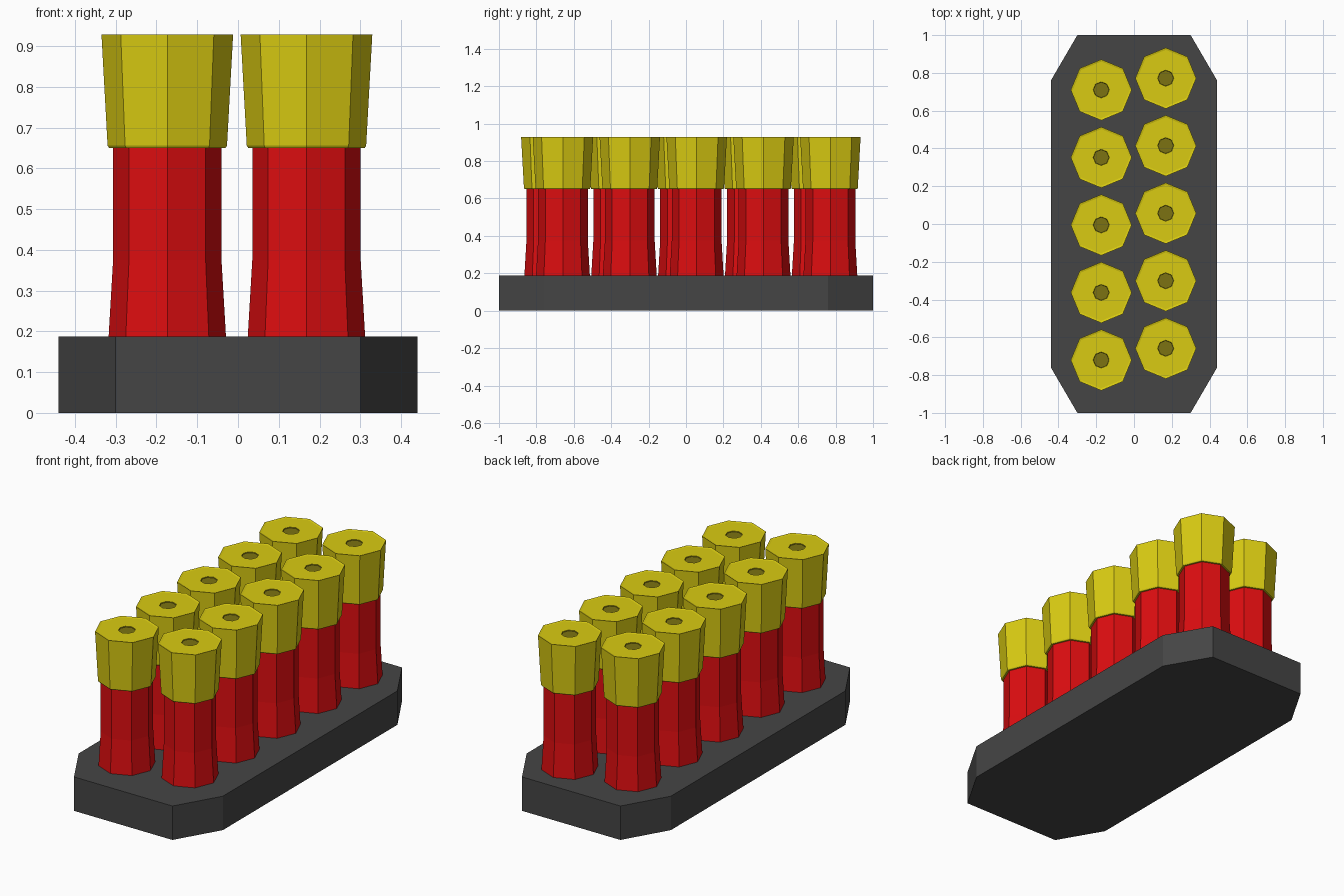
import bpy, bmesh, math

if "Cube" in bpy.data.objects:
    bpy.data.objects.remove(bpy.data.objects["Cube"])


def material(name, rgb):
    m = bpy.data.materials.new(name)
    m.diffuse_color = (*rgb, 1.0)
    m.use_nodes = True
    m.node_tree.nodes["Principled BSDF"].inputs["Base Color"].default_value = m.diffuse_color
    return m


GREY = material("dark grey", (0.06, 0.06, 0.06))
RED = material("red", (0.72, 0.004, 0.005))
YELLOW = material("brass yellow", (0.70, 0.60, 0.006))
OLIVE = material("dark olive", (0.20, 0.17, 0.006))


def finish(bm, name, mats, loc=(0, 0, 0)):
    bmesh.ops.recalc_face_normals(bm, faces=bm.faces[:])
    me = bpy.data.meshes.new(name)
    bm.to_mesh(me)
    bm.free()
    for m in mats:
        me.materials.append(m)
    ob = bpy.data.objects.new(name, me)
    ob.location = loc
    bpy.context.collection.objects.link(ob)
    return ob


def lathe(name, profile, mats, loc, dark_from=None, sides=8):
    """Eight-sided turned part; bands from index dark_from use material 1."""
    bm = bmesh.new()
    rings = [[bm.verts.new((r * math.cos(a), r * math.sin(a), z))
              for a in (math.tau * i / sides for i in range(sides))]
             for r, z in profile]
    for k in range(len(rings) - 1):
        for i in range(sides):
            j = (i + 1) % sides
            f = bm.faces.new((rings[k][i], rings[k][j], rings[k + 1][j], rings[k + 1][i]))
            f.material_index = int(dark_from is not None and k >= dark_from)
    top = bm.faces.new(rings[-1])
    bm.faces.new(rings[0][::-1])
    top.material_index = int(dark_from is not None)
    return finish(bm, name, mats, loc)


# Base slab with cut corners
BASE_H = 0.187
bm = bmesh.new()
outline = [(0.30, -1), (0.44, -0.76), (0.44, 0.76), (0.30, 1),
           (-0.30, 1), (-0.44, 0.76), (-0.44, -0.76), (-0.30, -1)]
slab = bm.faces.new([bm.verts.new((x, y, 0)) for x, y in outline])
ext = bmesh.ops.extrude_face_region(bm, geom=[slab])
bmesh.ops.translate(bm, vec=(0, 0, BASE_H),
                    verts=[v for v in ext["geom"] if isinstance(v, bmesh.types.BMVert)])
# keep a floor under the slab
if not any(all(v.co.z < 0.01 for v in f.verts) for f in bm.faces):
    bm.faces.new([v for v in bm.verts if v.co.z < 0.01])
finish(bm, "base", [GREY])

# Two staggered rows of red tubes with flared yellow caps
TUBE = [(0.144, BASE_H), (0.133, 0.375), (0.133, 0.652)]
CAP = [(0.130, 0.650), (0.143, 0.650), (0.1465, 0.656), (0.1615, 0.928),
       (0.150, 0.925), (0.043, 0.925), (0.041, 0.921)]
for x, y0, side in ((-0.1735, -0.72, "left"), (0.168, -0.658, "right")):
    for n in range(5):
        loc = (x, y0 + n * 0.3575, 0)
        lathe(f"{side}_tube_{n + 1}", TUBE, [RED], loc)
        lathe(f"{side}_cap_{n + 1}", CAP, [YELLOW, OLIVE], loc, dark_from=5)
